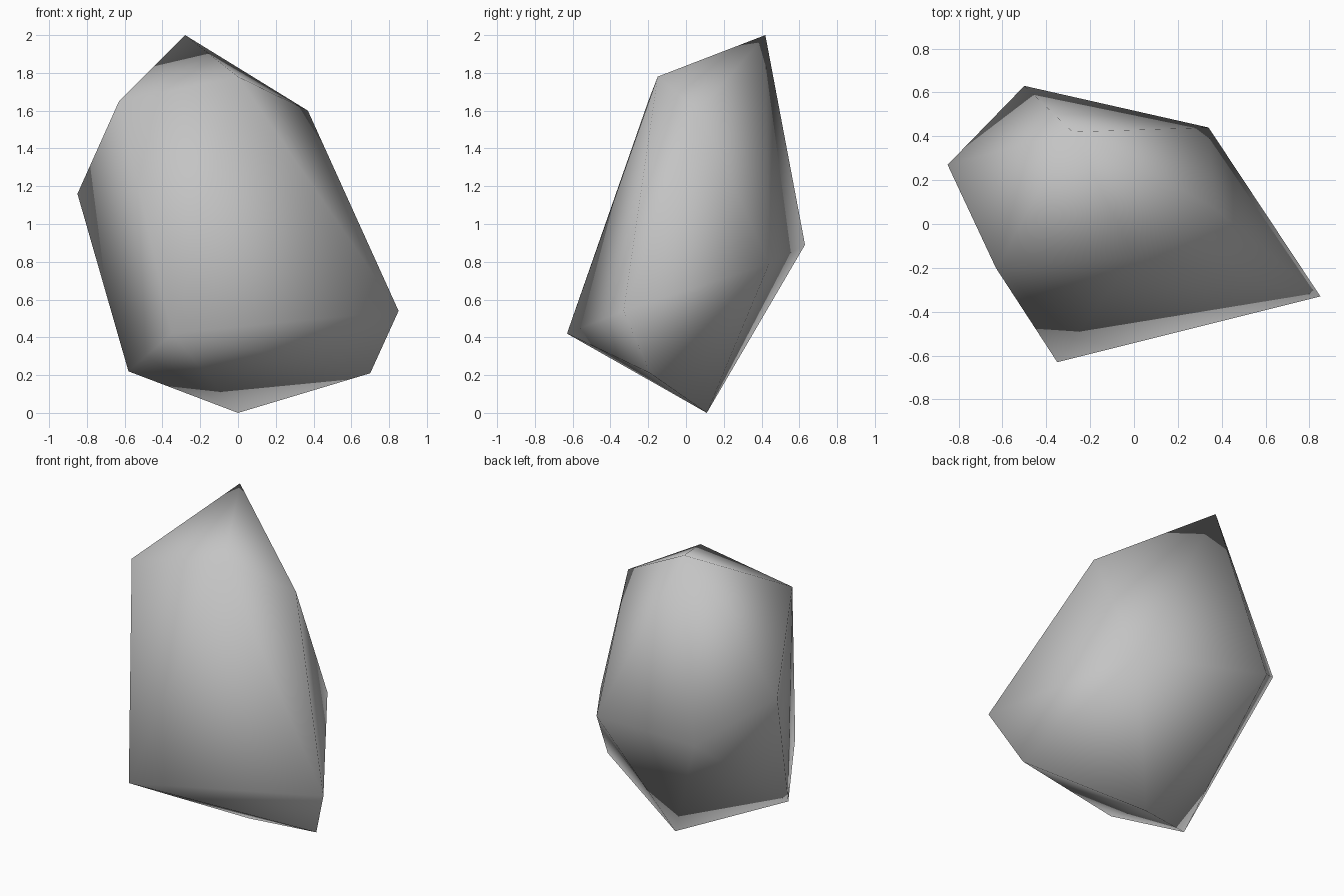
import bpy
import bmesh

# Remove the default cube
default_cube = bpy.data.objects.get("Cube")
if default_cube:
    bpy.data.objects.remove(default_cube, do_unlink=True)


def make_material(name, colour):
    material = bpy.data.materials.new(name)
    material.use_nodes = True
    material.diffuse_color = colour
    shader = material.node_tree.nodes["Principled BSDF"]
    shader.inputs["Base Color"].default_value = colour
    shader.inputs["Roughness"].default_value = 0.9
    return material


# Corners of the boulder, from crown to foot
crown = [(-.28, .42, 2), (0, -.15, 1.78), (-.63, -.2, 1.65), (.37, .07, 1.6)]
waist = [(-.85, .27, 1.16), (-.5, .63, .89), (.34, .44, .79), (.85, -.33, .54)]
foot = [(-.35, -.63, .42), (-.58, -.23, .22), (.7, -.19, .21), (0, .11, 0)]

# Wrap the corners in a faceted skin of triangles
bm = bmesh.new()
for corner in crown + waist + foot:
    bm.verts.new(corner)
bmesh.ops.convex_hull(bm, input=bm.verts[:])
bmesh.ops.recalc_face_normals(bm, faces=bm.faces[:])

# Soft shading across every facet
for face in bm.faces:
    face.smooth = True

mesh = bpy.data.meshes.new("boulder")
bm.to_mesh(mesh)
bm.free()
mesh.materials.append(make_material("stone grey", (0.55, 0.55, 0.55, 1)))

boulder = bpy.data.objects.new("boulder", mesh)
bpy.context.collection.objects.link(boulder)
